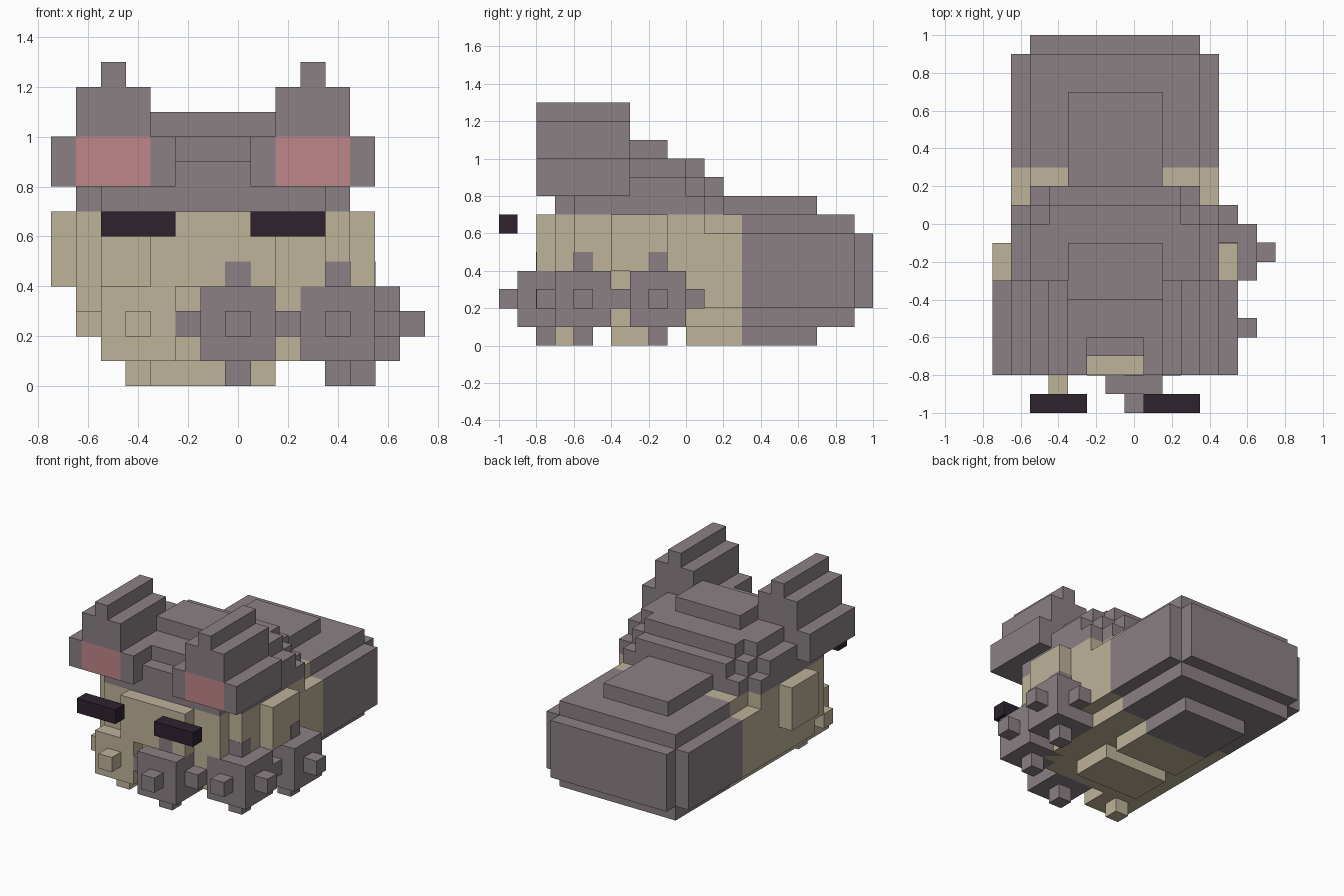
import bpy, bmesh
from mathutils import Vector, Matrix

cube = bpy.data.objects.get("Cube")
if cube:
    bpy.data.objects.remove(cube, do_unlink=True)

U = 0.1                            # block size
GRID = Vector((0.05, 0, 0))        # offset of the block grid


def material(name, srgb):
    lin = [((c / 255 + 0.055) / 1.055) ** 2.4 for c in srgb] + [1.0]
    m = bpy.data.materials.new(name)
    m.use_nodes = True
    m.diffuse_color = lin
    bsdf = m.node_tree.nodes["Principled BSDF"]
    bsdf.inputs["Base Color"].default_value = lin
    bsdf.inputs["Roughness"].default_value = 0.9
    return m


GREY = material("warm_grey", (139, 128, 133))
CREAM = material("cream", (190, 179, 153))
PINK = material("ear_pink", (190, 134, 139))
DARK = material("eye_dark", (45, 34, 47))


def finish(bm, name, mats):
    bmesh.ops.recalc_face_normals(bm, faces=bm.faces)
    mesh = bpy.data.meshes.new(name)
    bm.to_mesh(mesh)
    bm.free()
    for m in mats:
        mesh.materials.append(m)
    obj = bpy.data.objects.new(name, mesh)
    bpy.context.collection.objects.link(obj)
    return obj


def block_shell(name, centre, halves, mats, rule):
    """Join boxes (half sizes about a centre) into one outer skin of blocks."""
    cells = set()
    for half in halves:
        lo = [round((c - h - g) / U) for c, h, g in zip(centre, half, GRID)]
        hi = [round((c + h - g) / U) for c, h, g in zip(centre, half, GRID)]
        cells |= {(i, j, k) for i in range(lo[0], hi[0])
                  for j in range(lo[1], hi[1]) for k in range(lo[2], hi[2])}
    bm = bmesh.new()
    verts = {}
    for cell in sorted(cells):
        mid = (Vector(cell) + Vector((0.5, 0.5, 0.5))) * U + GRID
        for axis in range(3):
            for side in (0, 1):
                near = list(cell)
                near[axis] += 2 * side - 1
                if tuple(near) in cells:
                    continue
                ring = []
                for a, b in ((0, 0), (1, 0), (1, 1), (0, 1)):
                    p = list(cell)
                    p[axis] += side
                    p[(axis + 1) % 3] += a
                    p[(axis + 2) % 3] += b
                    p = tuple(p)
                    if p not in verts:
                        verts[p] = bm.verts.new(Vector(p) * U + GRID)
                    ring.append(verts[p])
                if not side:
                    ring.reverse()
                face = bm.faces.new(ring)
                face.material_index = rule(mid)
    # merge the coplanar squares of one colour
    bmesh.ops.dissolve_limit(bm, angle_limit=0.01, verts=bm.verts, edges=bm.edges,
                             delimit={'MATERIAL'})
    mesh_obj = finish(bm, name, mats)
    return mesh_obj


def boxes(name, centre, halves, mat):
    bm = bmesh.new()
    for h in halves:
        size = Matrix.Diagonal((2 * h[0], 2 * h[1], 2 * h[2], 1))
        bmesh.ops.create_cube(bm, size=1, matrix=Matrix.Translation(centre) @ size)
    return finish(bm, name, [mat])


# grey cap and rump, cream elsewhere
def coat(p):
    return 0 if p.z > 0.7 or p.y > 0.3 else 1


# rounded body
block_shell("body", (-0.1, 0.35, 0.4),
            [(0.55, 0.55, 0.2), (0.45, 0.65, 0.2), (0.45, 0.55, 0.3), (0.25, 0.35, 0.4)],
            [GREY, CREAM], coat)

# rounded head
block_shell("head", (-0.1, -0.25, 0.55),
            [(0.65, 0.15, 0.15), (0.25, 0.55, 0.15), (0.25, 0.15, 0.55),
             (0.55, 0.35, 0.25), (0.55, 0.25, 0.35),
             (0.45, 0.45, 0.25), (0.45, 0.25, 0.45), (0.45, 0.35, 0.35),
             (0.35, 0.45, 0.35), (0.35, 0.35, 0.45)],
            [GREY, CREAM], coat)

# stepped ears with pink fronts, and floating eyes
for side, sx in (("right", -1), ("left", 1)):
    ear_x = -0.1 + sx * 0.4

    def inner_ear(p, ear_x=ear_x):
        return 1 if abs(p.x - ear_x) < 0.15 and p.z < 1.0 and p.y < -0.7 else 0

    # half sizes share the centre height 0.8; blocks below it are trimmed after
    ear = block_shell(side + "_ear", (ear_x, -0.55, 0.8),
                      [(0.25, 0.25, 0.2), (0.15, 0.25, 0.4), (0.05, 0.25, 0.5)],
                      [GREY, PINK], inner_ear)
    bm = bmesh.new()
    bm.from_mesh(ear.data)
    cut = bmesh.ops.bisect_plane(bm, geom=bm.verts[:] + bm.edges[:] + bm.faces[:],
                                 plane_co=(0, 0, 0.8), plane_no=(0, 0, -1), clear_outer=True)
    rim = [e for e in cut["geom_cut"] if isinstance(e, bmesh.types.BMEdge)]
    bmesh.ops.holes_fill(bm, edges=rim, sides=0)
    bmesh.ops.recalc_face_normals(bm, faces=bm.faces)
    bm.to_mesh(ear.data)
    bm.free()

    boxes(side + "_eye", (-0.1 + sx * 0.3, -0.95, 0.65), [(0.15, 0.05, 0.05)], DARK)

# spiked paws: a cube crossed by three bars
S, L = 0.0515, 0.25
for name, x, y, mat in (("front_middle_paw", 0.0, -0.75, GREY),
                        ("front_left_paw", 0.4, -0.55, GREY),
                        ("rear_left_paw", 0.5, -0.15, GREY),
                        ("front_right_paw", -0.4, -0.65, CREAM)):
    boxes(name, (x, y, 0.25),
          [(0.15, 0.15, 0.15), (L, S, S), (S, L, S), (S, S, L)], mat)
